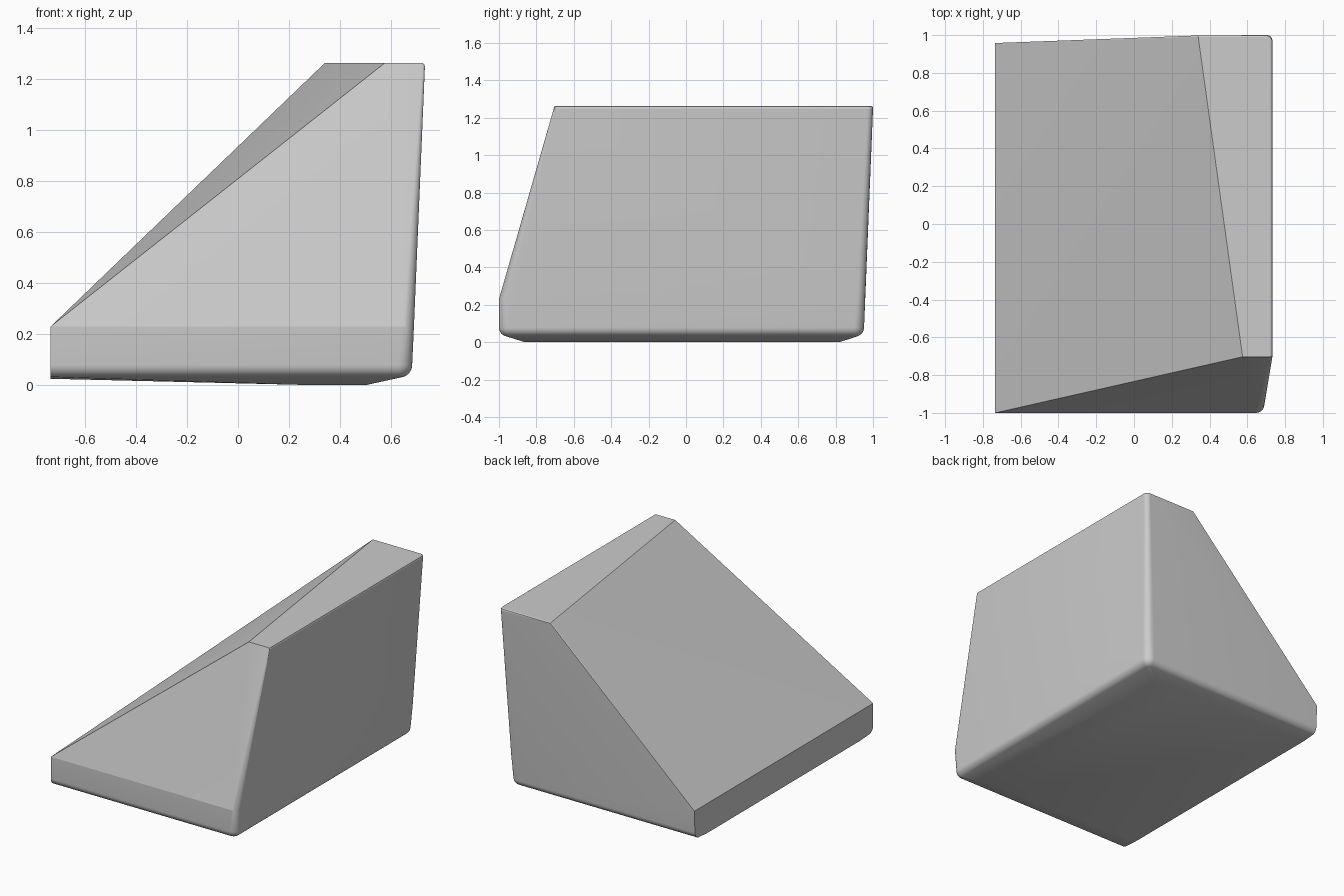
import bpy, bmesh
from math import sin, cos, radians

if "Cube" in bpy.data.objects:
    bpy.data.objects.remove(bpy.data.objects["Cube"])

LEFT = -0.735


def ring(z, right, front, back, r_front, r_back, steps=8):
    """Section at height z: square on the left, rounded corners on the right."""
    pts = [(LEFT, front, z), (LEFT, back, z)]
    for i in range(steps + 1):
        a = radians(90 * i / steps)
        pts.append((right - r_front * (1 - sin(a)), front + r_front * (1 - cos(a)), z))
        pts.append((right - r_back * (1 - cos(a)), back - r_back * (1 - sin(a)), z))
    return pts


points = []

# Low vertical band and rounded bottom rim
points += ring(0.23, 0.69, -1.0, 0.958, 0.045, 0.045)
for i in range(7):
    a = radians(72 * i / 6)
    inset = 0.05 * (1 - cos(a))
    points += ring(0.08 - 0.05 * sin(a), 0.683 - inset, -1.0 + inset,
                   0.952 - inset, 0.055 - inset, 0.055 - inset)

# Shallow crowned underside
for y in (-0.86, 0.82):
    points += [(LEFT, y, 0.025), (0.3, y, 0.0), (0.5, y, 0.0)]

# Top plateau with softened right and back edges
for z, inset in ((1.25, 0.0), (1.259, 0.003), (1.263, 0.01)):
    top = ring(z, 0.733 - inset, -0.703, 1.0 - inset, 0.004, 0.03)
    points += [p for p in top if p[0] > 0.6]
points += [(0.34, 0.99, 1.263), (0.34, 0.998, 1.259), (0.575, -0.703, 1.263)]

# The wedge is convex, so its skin is the hull of the sections
bm = bmesh.new()
for p in points:
    bm.verts.new(p)
hull = bmesh.ops.convex_hull(bm, input=bm.verts)
spare = {g for g in hull["geom_interior"] + hull["geom_unused"]
         if isinstance(g, bmesh.types.BMVert)}
bmesh.ops.delete(bm, geom=list(spare), context='VERTS')
bmesh.ops.dissolve_limit(bm, angle_limit=radians(0.4), verts=bm.verts, edges=bm.edges)
bmesh.ops.recalc_face_normals(bm, faces=bm.faces)

mesh = bpy.data.meshes.new("wedge_block")
bm.to_mesh(mesh)
bm.free()
wedge = bpy.data.objects.new("wedge_block", mesh)
bpy.context.collection.objects.link(wedge)
bpy.context.view_layer.objects.active = wedge
wedge.select_set(True)
bpy.ops.object.shade_smooth_by_angle(angle=radians(15.5))
